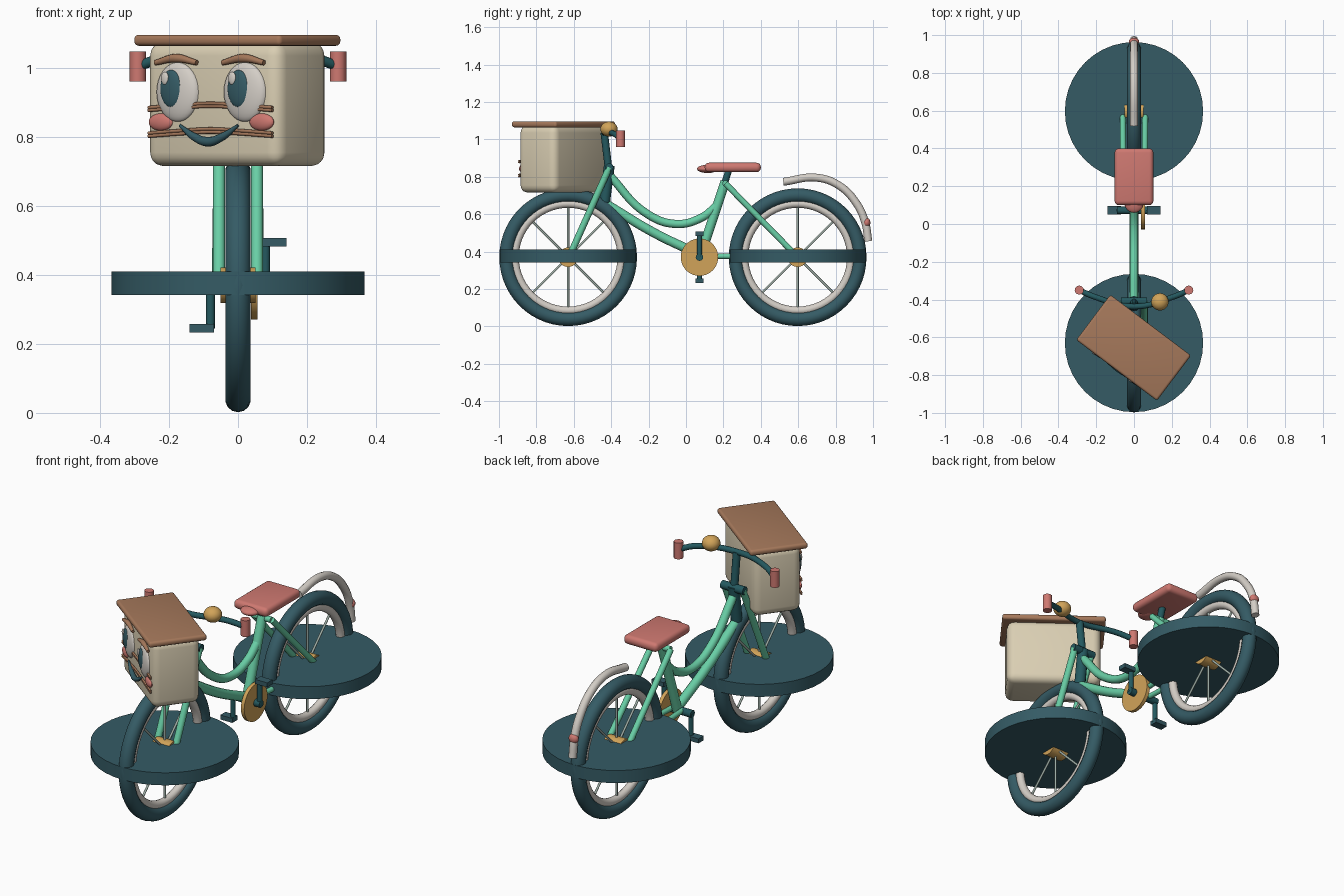
import bpy
import bmesh
from math import pi, sin, cos, radians
from mathutils import Matrix, Vector

cube = bpy.data.objects.get("Cube")
if cube:
    bpy.data.objects.remove(cube, do_unlink=True)


def material(name, r, g, b):
    m = bpy.data.materials.new(name)
    m.use_nodes = True
    m.diffuse_color = (r, g, b, 1)
    bsdf = next(n for n in m.node_tree.nodes if n.type == "BSDF_PRINCIPLED")
    bsdf.inputs["Base Color"].default_value = (r, g, b, 1)
    return m


RUBBER = material("slate teal", .035, .105, .13)
TEAL = material("deep teal", .018, .10, .115)
MINT = material("mint", .14, .62, .38)
RED = material("coral", .62, .19, .165)
BROWN = material("wood brown", .38, .19, .105)
CREAM = material("cream", .70, .62, .45)
PALE = material("pale grey", .66, .62, .57)
GOLD = material("gold", .64, .37, .10)
STEEL = material("spoke steel", .34, .42, .38)


def finish(name, mesh, mat, matrix=Matrix()):
    """Link a mesh with one material and smooth it, keeping hard edges."""
    mesh.materials.clear()
    mesh.materials.append(mat)
    ob = bpy.data.objects.new(name, mesh)
    ob.matrix_world = matrix
    bpy.context.collection.objects.link(ob)
    bpy.ops.object.select_all(action="DESELECT")
    ob.select_set(True)
    bpy.context.view_layer.objects.active = ob
    bpy.ops.object.shade_smooth_by_angle(angle=radians(35))
    return ob


def tube(name, points, radius, mat, radii=None, matrix=Matrix()):
    """Round bar through the given points, as a mesh."""
    cu = bpy.data.curves.new(name, "CURVE")
    cu.dimensions = "3D"
    cu.bevel_depth = radius
    cu.bevel_resolution = 4
    cu.resolution_u = 8
    cu.use_fill_caps = True
    straight = len(points) == 2
    sp = cu.splines.new("POLY" if straight else "BEZIER")
    knots = sp.points if straight else sp.bezier_points
    knots.add(len(points) - 1)
    for i, p in enumerate(points):
        knots[i].co = (*p, 1) if straight else p
        knots[i].radius = radii[i] if radii else 1
    if not straight:
        for k in knots:
            k.handle_left_type = k.handle_right_type = "AUTO"
    tmp = bpy.data.objects.new(name + " path", cu)
    bpy.context.collection.objects.link(tmp)
    dg = bpy.context.evaluated_depsgraph_get()
    mesh = bpy.data.meshes.new_from_object(tmp.evaluated_get(dg))
    bpy.data.objects.remove(tmp, do_unlink=True)
    return finish(name, mesh, mat, matrix)


def ball(name, centre, size, mat, matrix=Matrix()):
    bm = bmesh.new()
    bmesh.ops.create_uvsphere(bm, u_segments=24, v_segments=16, radius=1)
    bmesh.ops.transform(bm, verts=bm.verts, matrix=Matrix.LocRotScale(
        Vector(centre), None, Vector(size)))
    mesh = bpy.data.meshes.new(name)
    bm.to_mesh(mesh)
    bm.free()
    return finish(name, mesh, mat, matrix)


def box(name, centre, size, mat, bevel=0, matrix=Matrix()):
    bm = bmesh.new()
    bmesh.ops.create_cube(bm, size=1)
    bmesh.ops.transform(bm, verts=bm.verts, matrix=Matrix.LocRotScale(
        Vector(centre), None, Vector(size)))
    if bevel:
        bmesh.ops.bevel(bm, geom=bm.edges[:], offset=bevel, segments=4,
                        profile=.5, affect="EDGES")
    mesh = bpy.data.meshes.new(name)
    bm.to_mesh(mesh)
    bm.free()
    return finish(name, mesh, mat, matrix)


def drum(name, centre, radius, depth, mat, axis="X"):
    bm = bmesh.new()
    bmesh.ops.create_cone(bm, cap_ends=True, segments=40, radius1=radius,
                          radius2=radius, depth=depth)
    turn = Matrix.Rotation(pi / 2, 4, "Y") if axis == "X" else Matrix()
    bmesh.ops.transform(bm, verts=bm.verts,
                        matrix=Matrix.Translation(centre) @ turn)
    mesh = bpy.data.meshes.new(name)
    bm.to_mesh(mesh)
    bm.free()
    return finish(name, mesh, mat)


def ring(name, centre, major, minor, mat):
    bpy.ops.mesh.primitive_torus_add(
        major_segments=56, minor_segments=14, major_radius=major,
        minor_radius=minor, location=centre, rotation=(0, pi / 2, 0))
    ob = bpy.context.object
    ob.name = name
    ob.data.materials.append(mat)
    bpy.ops.object.shade_smooth()


# Wheels, each with a level disc through the hub
AXLE = .37
for end, y in (("front", -.63), ("rear", .597)):
    c = (0, y, AXLE)
    ring(end + "_tyre", c, .331, .037, RUBBER)
    ring(end + "_rim", c, .286, .022, PALE)
    drum(end + "_level_disc", (0, y, .376), .366, .068, RUBBER, "Z")
    drum(end + "_hub", c, .052, .10, GOLD)
    for i in range(8):
        a = i * pi / 4
        tube(f"{end}_spoke_{i}", [c, (0, y + .28 * sin(a), AXLE + .28 * cos(a))],
             .006, STEEL)

# Step-through frame
tube("top_tube", [(0, -.41, .81), (0, -.22, .61), (0, -.06, .548),
                  (0, .08, .58), (0, .175, .655)], .022, MINT)
tube("down_tube", [(0, -.42, .65), (0, -.17, .50), (0, .07, .385)], .025, MINT)
tube("seat_tube", [(0, .075, .37), (0, .21, .775)], .025, MINT)
tube("seat_post", [(0, .205, .76), (0, .23, .84)], .018, TEAL)
tube("head_tube", [(0, -.435, .665), (0, -.41, .86)], .029, TEAL)
tube("fork_crown", [(-.068, -.41, .85), (.068, -.41, .85)], .022, TEAL)
for side, s in (("left", 1), ("right", -1)):
    tube(side + "_fork_leg", [(s * .055, -.625, .37), (s * .055, -.41, .85)],
         .018, MINT)
    tube(side + "_seat_stay", [(s * .06, .597, .37), (s * .055, .21, .765)],
         .016, MINT)
    tube(side + "_chain_stay", [(s * .03, .075, .375), (s * .06, .597, .375)],
         .014, MINT)
tube("stay_bridge", [(-.055, .21, .765), (.055, .21, .765)], .016, MINT)

# Drive
drum("chainring", (.047, .072, AXLE), .10, .02, GOLD)
tube("crank_axle", [(-.09, .072, AXLE), (.09, .072, AXLE)], .02, TEAL)
for side, s in (("left", 1), ("right", -1)):
    z = AXLE + s * .125
    tube(side + "_crank", [(s * .08, .072, AXLE), (s * .08, .072, z)], .013, TEAL)
    box(side + "_pedal", (s * .105, .072, z), (.072, .045, .024), RUBBER)

# Saddle
box("saddle", (0, .25, .85), (.205, .30, .05), RED, .022)
ball("saddle_nose", (0, .115, .842), (.052, .056, .022), RED)

# Rear mudguard and reflector
tube("mudguard", [(0, .52, .773), (0, .70, .795), (0, .82, .752),
                  (0, .91, .66), (0, .957, .56), (0, .975, .455)], .021, PALE)
ball("reflector", (0, .966, .555), (.027, .02, .025), RED)

# Handlebar, grips and bell
tube("stem", [(0, -.415, .85), (0, -.437, 1.035)], .02, TEAL)
tube("handlebar", [(-.29, -.35, 1.005), (-.21, -.385, 1.03), (0, -.437, 1.035),
                   (.21, -.385, 1.03), (.29, -.35, 1.005)], .015, TEAL)
for side, s in (("left", 1), ("right", -1)):
    tube(side + "_grip", [(s * .29, -.35, .96), (s * .29, -.35, 1.048)],
         .024, RED)
ball("bell", (.137, -.412, 1.055), (.046, .046, .04), GOLD)

# Basket, turned to one side, with its lid
TURN = Matrix.Translation((-.002, -.655, 0)) @ Matrix.Rotation(radians(-37), 4, "Z")
box("basket", (0, 0, .895), (.485, .25, .36), CREAM, .04, TURN)
box("basket_lid", (0, 0, 1.08), (.535, .30, .032), BROWN, .013, TURN)

# Face on the basket front
FRONT = -.125
for side, s in (("left", 1), ("right", -1)):
    u = s * .122
    ball(side + "_eye", (u, FRONT, .93), (.075, .022, .086), PALE, TURN)
    ball(side + "_pupil", (u - .012, FRONT - .016, .94), (.038, .012, .054),
         RUBBER, TURN)
    ball(side + "_eye_glint", (u - .028, FRONT - .025, .97), (.013, .006, .019),
         PALE, TURN)
    tube(side + "_brow", [(u - .075, FRONT - .008, 1.015), (u, FRONT - .008, 1.028),
                          (u + .075, FRONT - .008, 1.015)], .013, BROWN,
         (.6, 1, .6), TURN)
    ball(side + "_cheek", (s * .183, FRONT, .843), (.043, .014, .025), RED, TURN)
tube("smile", [(-.105, FRONT - .012, .833), (-.05, FRONT - .015, .80),
               (0, FRONT - .016, .786), (.05, FRONT - .015, .80),
               (.105, FRONT - .012, .833)], .013, RUBBER,
     (.35, .9, 1.1, .9, .35), TURN)

# Woven bands behind the face
for i, z in enumerate((.877, .885, .802, .811)):
    tube(f"woven_band_{i}", [(-.225, FRONT - .004, z), (-.11, FRONT - .004, z + .007),
                             (0, FRONT - .004, z + .012),
                             (.11, FRONT - .004, z + .007),
                             (.225, FRONT - .004, z)], .005, BROWN, None, TURN)
